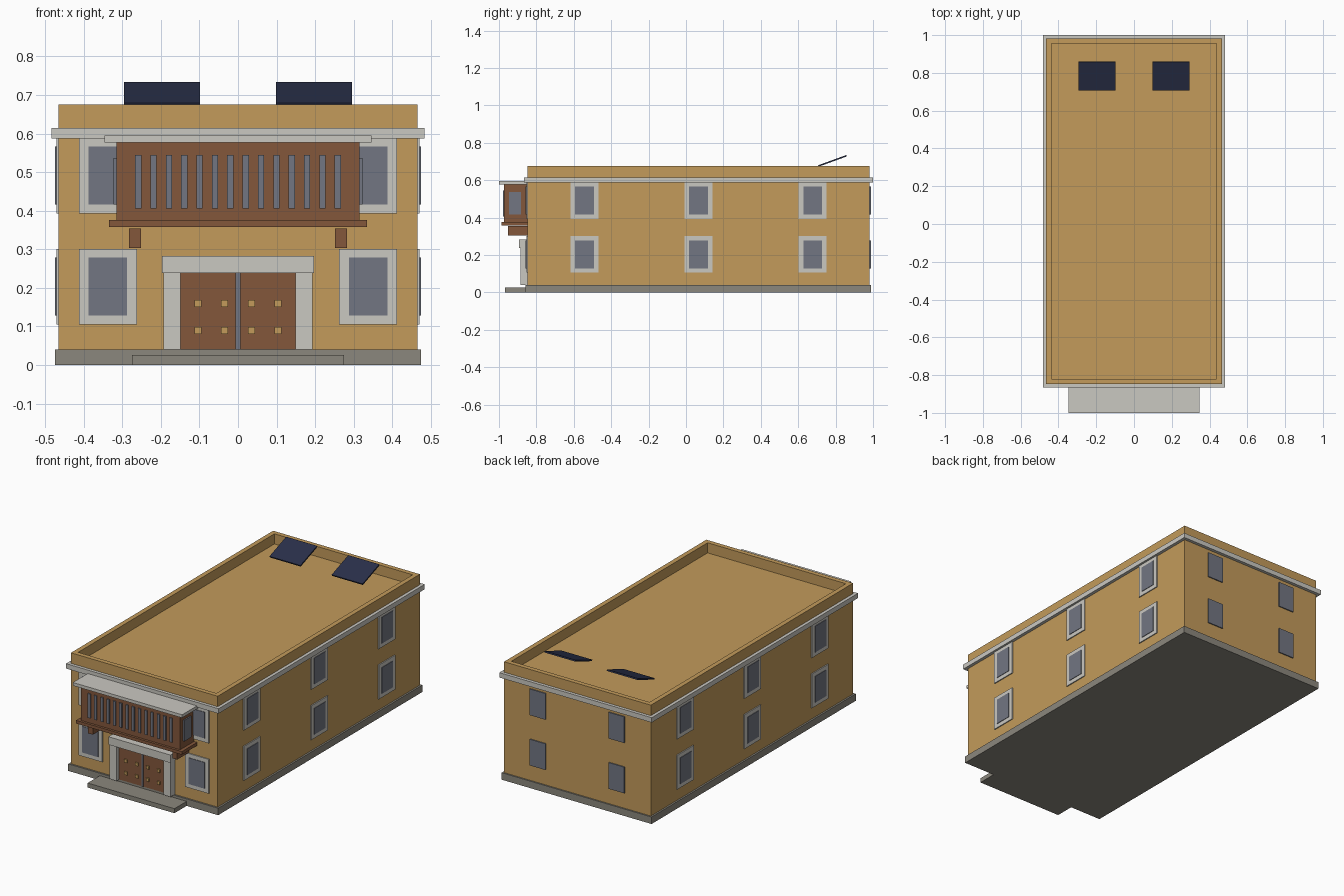
import bpy, math

if "Cube" in bpy.data.objects:
    bpy.data.objects.remove(bpy.data.objects["Cube"])

def mat(name, hexcol):
    m = bpy.data.materials.new(name)
    c = [int(hexcol[i:i + 2], 16) / 255 for i in (0, 2, 4)]
    lin = [v / 12.92 if v <= 0.04045 else ((v + 0.055) / 1.055) ** 2.4 for v in c]
    m.diffuse_color = (*lin, 1)
    m.use_nodes = True
    m.node_tree.nodes["Principled BSDF"].inputs["Base Color"].default_value = m.diffuse_color
    return m

OCHRE = mat("ochre plaster", "c39b5b")
STONE = mat("pale stone", "cac8c1")
PLINTH = mat("grey plinth", "8b877d")
WOOD = mat("brown wood", "83573b")
GLASS = mat("grey glass", "727682")
PANEL = mat("navy panel", "2a304a")

def box(name, m, x0, x1, y0, y1, z0, z1, rot_x=0):
    bpy.ops.mesh.primitive_cube_add(size=1, location=((x0 + x1) / 2, (y0 + y1) / 2, (z0 + z1) / 2))
    o = bpy.context.object
    o.name = name
    o.scale = (x1 - x0, y1 - y0, z1 - z0)
    o.rotation_euler.x = rot_x
    o.data.materials.append(m)
    return o

W, F, B = 0.465, -0.848, 0.982          # wall half width, front and back planes
MID = (F + B) / 2
ROWS = (0.203, 0.491)                    # window centre heights

# main block
box("plinth", PLINTH, -0.475, 0.475, F - 0.01, B + 0.008, 0, 0.04)
box("walls", OCHRE, -W, W, F, B, 0.04, 0.617)
box("cornice", STONE, -0.483, 0.483, F - 0.018, 1.0, 0.587, 0.615)

# parapet ring
T = 0.027
for s in (-1, 1):
    xs = sorted((s * W, s * (W - T)))
    box("parapet_side", OCHRE, *xs, F, B, 0.615, 0.675)
box("parapet_front", OCHRE, -W + T, W - T, F, F + T, 0.615, 0.675)
box("parapet_back", OCHRE, -W + T, W - T, B - T, B, 0.615, 0.675)

# windows: frame and glass plates
FW, FH, GW, GH = 0.075, 0.098, 0.05, 0.075
for z in ROWS:
    for s in (-1, 1):
        x = s * 0.3375
        box("front_window_frame", STONE, x - FW, x + FW, F - 0.006, F, z - FH, z + FH)
        box("front_window_glass", GLASS, x - GW, x + GW, F - 0.009, F, z - GH, z + GH)
        x = s * 0.25
        box("back_window_glass", GLASS, x - GW, x + GW, B, B + 0.006, z - GH, z + GH)
        for k in (-1, 0, 1):
            y = MID + k * 0.61
            xs = sorted((s * W, s * (W + 0.006)))
            box("side_window_frame", STONE, *xs, y - FW, y + FW, z - FH, z + FH)
            xs = sorted((s * W, s * (W + 0.009)))
            box("side_window_glass", GLASS, *xs, y - GW, y + GW, z - GH, z + GH)

# entrance: step, stone surround, double door with studs
box("entrance_step", PLINTH, -0.275, 0.275, -0.968, F, 0, 0.026)
box("door", WOOD, -0.15, 0.15, F - 0.015, F, 0.04, 0.24)
box("door_gap_strip", GLASS, -0.006, 0.006, F - 0.019, F, 0.04, 0.238)
box("door_lintel", STONE, -0.197, 0.197, -0.892, F, 0.238, 0.283)
for s in (-1, 1):
    xs = sorted((s * 0.149, s * 0.193))
    box("door_jamb", STONE, *xs, -0.886, F, 0.04, 0.238)
    for x in (0.0345, 0.1035):
        for z in (0.089, 0.159):
            box("door_stud", OCHRE, s * x - 0.009, s * x + 0.009, F - 0.022, F - 0.014, z - 0.009, z + 0.009)

# enclosed wooden balcony
box("balcony_body", WOOD, -0.315, 0.315, -0.973, F, 0.376, 0.577)
box("balcony_floor", WOOD, -0.335, 0.335, -0.987, F, 0.358, 0.376)
box("balcony_roof", STONE, -0.346, 0.346, -1.0, F, 0.577, 0.595)
for i in range(14):
    x = (i - 6.5) * 0.0398
    box("balcony_slit_glass", GLASS, x - 0.008, x + 0.008, -0.979, -0.972, 0.406, 0.545)
for s in (-1, 1):
    xs = sorted((s * 0.314, s * 0.323))
    box("balcony_side_glass", GLASS, *xs, -0.946, -0.882, 0.416, 0.536)
    xs = sorted((s * 0.252, s * 0.282))
    box("balcony_bracket", WOOD, *xs, -0.953, F, 0.303, 0.354)

# tilted solar panels
for s in (-1, 1):
    x = s * 0.197
    box("solar_panel", PANEL, x - 0.098, x + 0.098, 0.703, 0.863, 0.699, 0.707, math.radians(20))
